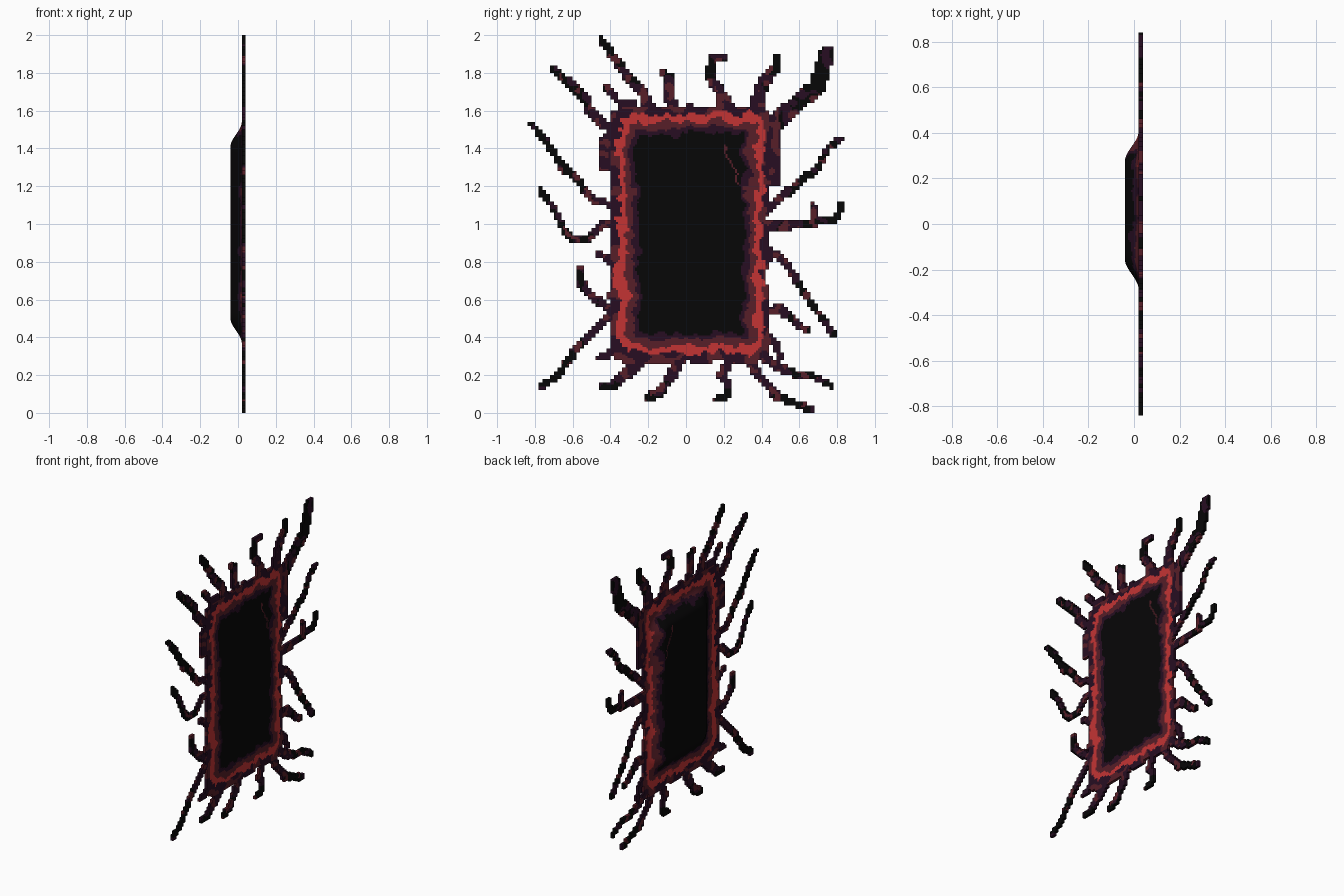
import bpy, math
from mathutils import Vector, noise

if "Cube" in bpy.data.objects:
    bpy.data.objects.remove(bpy.data.objects["Cube"])

PIX = 0.02          # outline pixel size
SUB = PIX / 2       # colour / surface cell size


def material(name, rgb):
    m = bpy.data.materials.new(name)
    m.diffuse_color = (*rgb, 1)
    m.use_nodes = True
    m.node_tree.nodes["Principled BSDF"].inputs["Base Color"].default_value = m.diffuse_color
    return m


BLACK, PURPLE, DARK_RED, RED = range(4)
MATS = [material("void black", (0.0022, 0.002, 0.0022)),
        material("dark purple", (0.020, 0.004, 0.016)),
        material("dark red", (0.095, 0.013, 0.021)),
        material("ember red", (0.55, 0.034, 0.034))]


def wobble(y, z, freq, seed=0.0):
    return noise.noise(Vector((y * freq, z * freq, seed)))


def inset(y, z, cy, cz, hy, hz, r):
    """Distance inside a rounded rectangle (negative when outside)."""
    qy, qz = abs(y - cy) - hy + r, abs(z - cz) - hz + r
    return r - math.hypot(max(qy, 0), max(qz, 0)) - min(max(qy, qz), 0)


def body_inset(y, z):
    return inset(y, z, 0.02, 0.945, 0.42, 0.677, 0.08)


def ring_inset(y, z):
    return inset(y, z, 0.025, 0.95, 0.405, 0.655, 0.12)


def back_x(y, z):
    """Back surface: flat rim with a cushion swelling towards -x."""
    t = min(max(inset(y, z, 0.06, 0.955, 0.345, 0.585, 0.16) / 0.13, 0), 1)
    return 0.02 - 0.06 * t * t * (3 - 2 * t)


def build_sheet(name, pixels, colour):
    """Slab of square pixels, each split in four: flat front, swelling back, rim."""
    verts, index, faces, mats = [], {}, [], []
    cells = {(2 * i + u, 2 * j + v) for i, j in pixels for u in (0, 1) for v in (0, 1)}

    def vert(a, b, back):
        if (a, b, back) not in index:
            index[a, b, back] = len(verts)
            y, z = a * SUB, b * SUB
            verts.append((back_x(y, z) if back else 0.04, y, z))
        return index[a, b, back]

    for a, b in sorted(cells):
        col = colour((a + 0.5) * SUB, (b + 0.5) * SUB)
        ring = [(a, b), (a + 1, b), (a + 1, b + 1), (a, b + 1)]
        faces.append([vert(*p, False) for p in ring])
        faces.append([vert(*p, True) for p in reversed(ring)])
        mats += [col, col]
        for k, step in enumerate(((0, -1), (1, 0), (0, 1), (-1, 0))):
            if (a + step[0], b + step[1]) not in cells:
                p, q = ring[k], ring[(k + 1) % 4]
                faces.append([vert(*q, False), vert(*p, False), vert(*p, True), vert(*q, True)])
                mats.append(col)
    me = bpy.data.meshes.new(name)
    me.from_pydata(verts, [], faces)
    for m in MATS:
        me.materials.append(m)
    me.polygons.foreach_set("material_index", mats)
    ob = bpy.data.objects.new(name, me)
    bpy.context.collection.objects.link(ob)


# Portal body: ragged rim, glowing ring, black pocket
def body_colour(y, z):
    d = ring_inset(y, z) + 0.035 * wobble(y, z, 9) + 0.025 * wobble(y, z, 25, 3)
    if d < 0.022:
        return PURPLE if wobble(y, z, 10, 5) > -0.12 else DARK_RED
    if d < 0.062:
        return RED
    if d < 0.1:
        return DARK_RED
    if d < 0.128:
        return PURPLE
    # faint crack in the upper right of the pocket
    if 1.18 < z < 1.42 and abs(y - 0.29 + 0.4 * (z - 1.2) + 0.02 * wobble(y, z, 20)) < 0.006:
        return DARK_RED
    return BLACK


body = set()
for i in range(-42, 42):
    for j in range(100):
        y, z = (i + 0.5) * PIX, (j + 0.5) * PIX
        if body_inset(y, z) + 0.025 * wobble(y, z, 9, 9) > 0:
            body.add((i, j))
build_sheet("portal_body", body, body_colour)

# Tendrils: (tip radius, root radius, path from tip to root as y, z)
TOP = [
    (.020, .032, [(-.45, 1.98), (-.38, 1.88), (-.3, 1.77), (-.22, 1.68), (-.18, 1.57)]),
    (.018, .026, [(-.43, 1.73), (-.36, 1.65), (-.28, 1.63), (-.22, 1.55)]),
    (.022, .034, [(-.13, 1.8), (-.08, 1.77), (-.1, 1.68), (-.04, 1.57)]),
    (.020, .036, [(.2, 1.88), (.14, 1.87), (.12, 1.79), (.17, 1.72), (.2, 1.66), (.24, 1.57)]),
    (.020, .045, [(.49, 1.89), (.47, 1.82), (.41, 1.75), (.38, 1.65), (.36, 1.55)]),
    (.040, .050, [(.75, 1.91), (.72, 1.82), (.7, 1.73), (.6, 1.65), (.5, 1.56), (.4, 1.45)]),
]
RIGHT = [
    (.018, .026, [(.82, 1.45), (.75, 1.4), (.7, 1.3), (.6, 1.22), (.5, 1.14), (.4, 1.05)]),
    (.018, .022, [(.82, 1.1), (.8, 1.03), (.75, 1.02), (.66, 1), (.55, .99), (.4, .99)]),
    (.017, .018, [(.67, 1.1), (.69, 1.02)]),
    (.018, .022, [(.78, .42), (.72, .5), (.62, .64), (.55, .76), (.48, .84), (.4, .88)]),
    (.018, .028, [(.65, .43), (.58, .48), (.5, .55), (.4, .53)]),
    (.018, .026, [(.5, .3), (.47, .37), (.38, .43)]),
    (.030, .045, [(.47, 1.22), (.46, 1.36), (.45, 1.5)]),
]
BOTTOM = [
    (.018, .028, [(.77, .14), (.68, .19), (.57, .21), (.48, .25), (.36, .33)]),
    (.020, .026, [(.66, .02), (.58, .05), (.48, .09), (.4, .18), (.32, .29)]),
    (.017, .026, [(.15, .07), (.22, .09), (.22, .15), (.19, .2), (.24, .3)]),
    (.022, .032, [(-.2, .08), (-.14, .11), (-.08, .19), (-.03, .3)]),
    (.022, .034, [(-.44, .14), (-.38, .15), (-.3, .22), (-.2, .32)]),
    (.018, .030, [(-.47, .29), (-.42, .3), (-.33, .4)]),
]
LEFT = [
    (.020, .030, [(-.7, 1.82), (-.62, 1.75), (-.53, 1.66), (-.5, 1.58), (-.42, 1.52), (-.34, 1.46)]),
    (.018, .022, [(-.82, 1.53), (-.74, 1.44), (-.68, 1.34), (-.6, 1.27), (-.55, 1.2), (-.5, 1.13), (-.38, 1.1)]),
    (.017, .020, [(-.66, 1.29), (-.59, 1.25)]),
    (.018, .022, [(-.77, 1.18), (-.7, 1.08), (-.65, .98), (-.6, .92), (-.52, .92), (-.46, .99), (-.36, 1)]),
    (.018, .024, [(-.47, .85), (-.42, .82), (-.36, .75)]),
    (.020, .028, [(-.56, .76), (-.55, .68), (-.48, .6), (-.36, .53)]),
    (.018, .026, [(-.76, .14), (-.68, .2), (-.6, .31), (-.52, .4), (-.42, .5), (-.34, .54)]),
    (.030, .035, [(-.43, 1.31), (-.42, 1.45)]),
]


def tendril_pixels(r_tip, r_root, path):
    """Pixels whose centre lies within a tapered stroke along the path."""
    out, n = set(), len(path) - 1
    for k in range(n * 16 + 1):
        seg = min(k // 16, n - 1)
        f = k / 16 - seg
        (y0, z0), (y1, z1) = path[seg], path[seg + 1]
        y, z = y0 + (y1 - y0) * f, z0 + (z1 - z0) * f
        r = r_tip + (r_root - r_tip) * k / (n * 16)
        ci, cj = math.floor(y / PIX), math.floor(z / PIX)
        for i in range(ci - 3, ci + 4):
            for j in range(max(cj - 3, 0), min(cj + 4, 100)):
                if math.hypot((i + .5) * PIX - y, (j + .5) * PIX - z) < r:
                    out.add((i, j))
    return out


def tendril_colour(y, z):
    """Purple and dark red near the body, fading to black tips."""
    d = -body_inset(y, z) + 0.14 * wobble(y, z, 11, 2)
    if d < 0.28 and wobble(y, z, 20, 7) > 0.16:
        return DARK_RED
    return PURPLE if d < 0.13 or wobble(y, z, 14, 4) > 0.22 else BLACK


used = set(body)
for name, group in (("top", TOP), ("right", RIGHT), ("bottom", BOTTOM), ("left", LEFT)):
    pixels = set().union(*(tendril_pixels(*t) for t in group)) - used
    used |= pixels
    build_sheet(name + "_tendrils", pixels, tendril_colour)
